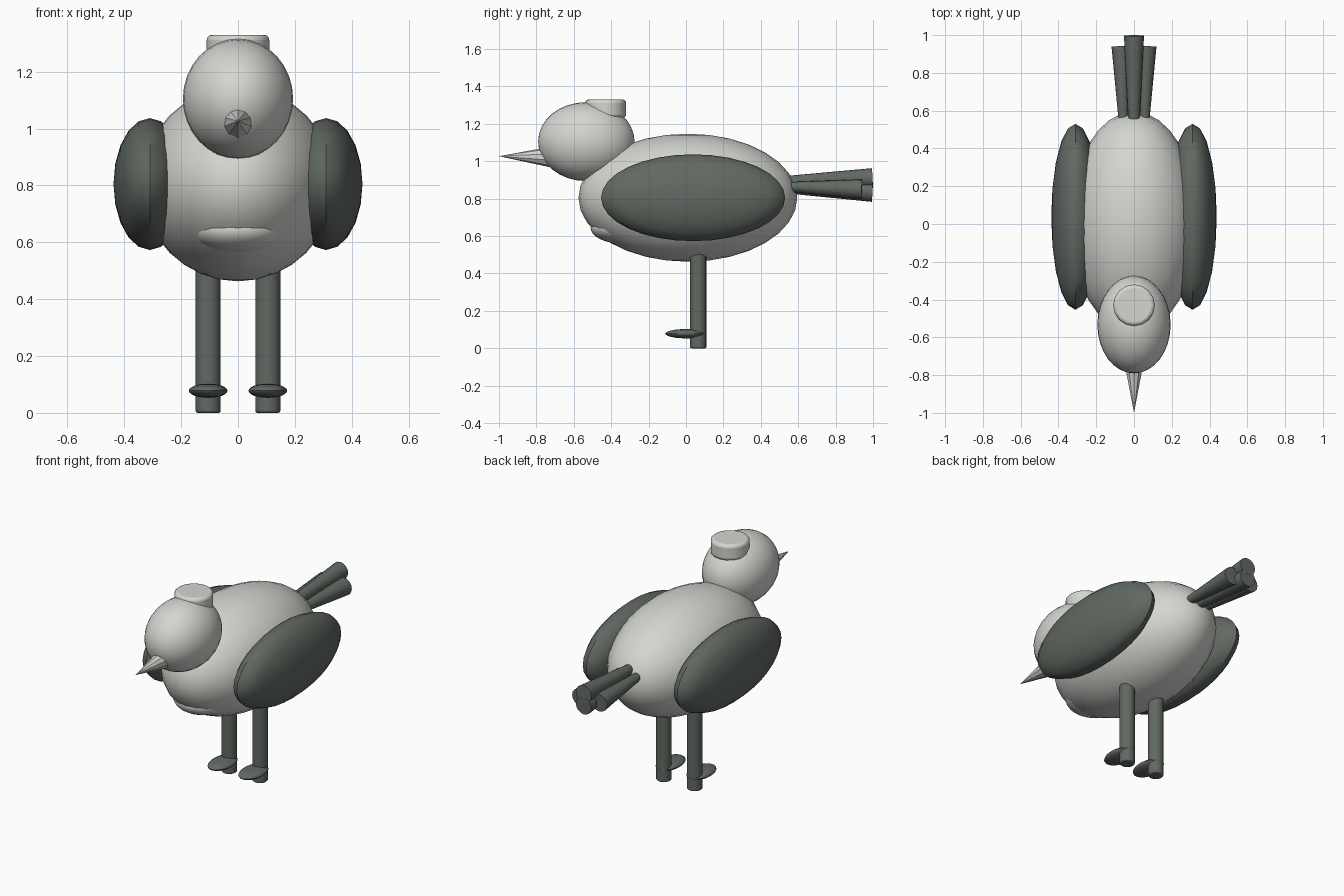
import bpy, math
from mathutils import Vector

if "Cube" in bpy.data.objects:
    bpy.data.objects.remove(bpy.data.objects["Cube"])


def material(name, rgb):
    m = bpy.data.materials.new(name)
    m.diffuse_color = (*rgb, 1)
    m.use_nodes = True
    m.node_tree.nodes["Principled BSDF"].inputs["Base Color"].default_value = m.diffuse_color
    return m


PALE = material("pale_grey", (0.66, 0.67, 0.63))
DARK = material("dark_green_grey", (0.12, 0.14, 0.122))


def finish(name, mat, smooth=True, bevel=0):
    ob = bpy.context.object
    ob.name = name
    ob.data.materials.append(mat)
    bpy.ops.object.transform_apply(location=False, rotation=True, scale=True)
    if bevel:
        b = ob.modifiers.new("rounded_rim", 'BEVEL')
        b.width, b.segments, b.limit_method = bevel, 3, 'ANGLE'
        b.angle_limit = math.radians(50)
    if smooth:
        bpy.ops.object.shade_smooth_by_angle(angle=math.radians(40))
    return ob


def ellipsoid(name, loc, radii, mat, seg=32, rings=16, axis='Z'):
    # the sphere's poles can lie along x, y or z
    bpy.ops.mesh.primitive_uv_sphere_add(segments=seg, ring_count=rings, location=loc)
    ob = bpy.context.object
    ob.rotation_euler = {'X': (0, math.pi / 2, 0), 'Y': (math.pi / 2, 0, 0), 'Z': (0, 0, 0)}[axis]
    bpy.ops.object.transform_apply(location=False, rotation=True, scale=False)
    ob.scale = radii
    return finish(name, mat)


def rod(name, a, b, r1, r2, mat, sides=16, smooth=True, bevel=0):
    # straight or tapered rod from a to b
    a, b = Vector(a), Vector(b)
    bpy.ops.mesh.primitive_cone_add(vertices=sides, radius1=r1, radius2=r2,
                                    depth=(b - a).length, location=(a + b) / 2)
    bpy.context.object.rotation_euler = (b - a).to_track_quat('Z', 'Y').to_euler()
    return finish(name, mat, smooth, bevel)


# Body, belly bulge and head
ellipsoid("body", (0, 0.01, 0.805), (0.34, 0.585, 0.342), PALE)
ellipsoid("belly_bulge", (0, -0.345, 0.645), (0.165, 0.165, 0.085), PALE)
ellipsoid("head", (0, -0.533, 1.105), (0.194, 0.258, 0.211), PALE, axis='Y')

# Flat round crest and pointed beak
rod("crest", (0, -0.43, 1.232), (0, -0.43, 1.33), 0.11, 0.11, PALE, sides=16, bevel=0.018)
rod("beak", (0, -0.685, 1.022), (0, -1.0, 1.027), 0.063, 0, PALE, sides=10, smooth=False)

# Wings, legs and feet on both sides
for side, s in (("right", 1), ("left", -1)):
    ellipsoid(side + "_wing", (s * 0.31, 0.038, 0.805), (0.128, 0.492, 0.232), DARK, 32, 10, 'X')
    rod(side + "_leg", (s * 0.105, 0.065, 0), (s * 0.105, 0.065, 0.6), 0.044, 0.044, DARK,
        bevel=0.008)
    ellipsoid(side + "_foot", (s * 0.105, 0, 0.078), (0.068, 0.11, 0.025), DARK, 24, 12)
    rod(side + "_tail_feather", (s * 0.055, 0.5, 0.865), (s * 0.066, 0.94, 0.85),
        0.022, 0.053, DARK)

# Central pair of tail feathers
rod("upper_tail_feather", (0, 0.5, 0.89), (0, 0.997, 0.91), 0.028, 0.053, DARK)
rod("lower_tail_feather", (0, 0.5, 0.86), (0, 0.997, 0.836), 0.028, 0.053, DARK)
